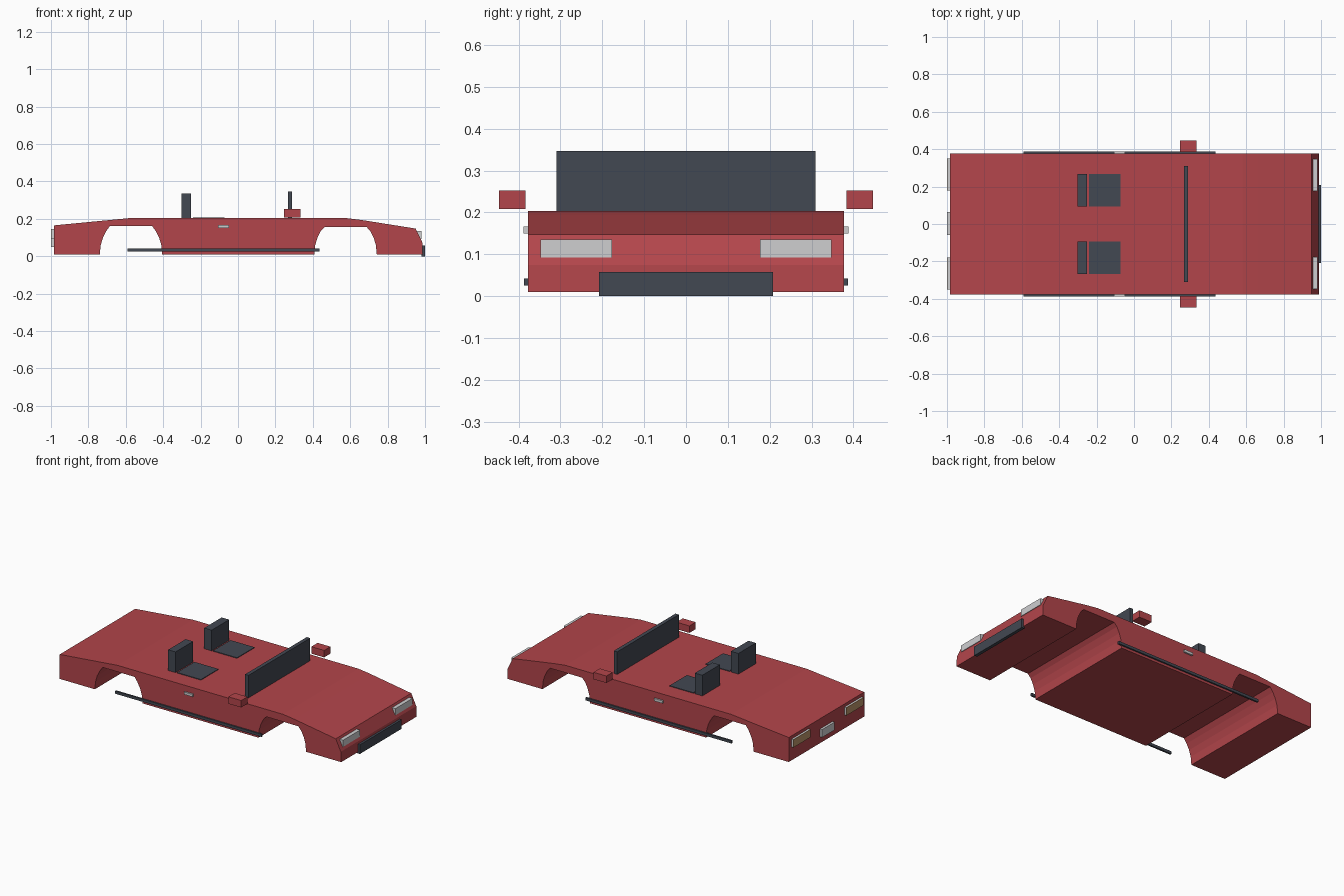
import bpy
import bmesh

cube = bpy.data.objects.get("Cube")
if cube:
    bpy.data.objects.remove(cube)


def material(name, rgb):
    m = bpy.data.materials.new(name)
    m.use_nodes = True
    m.diffuse_color = (*rgb, 1)
    m.node_tree.nodes["Principled BSDF"].inputs["Base Color"].default_value = (*rgb, 1)
    return m


red = material("body red", (0.45, 0.06, 0.07))
dark = material("dark grey", (0.055, 0.065, 0.085))
silver = material("light grey", (0.62, 0.62, 0.63))
amber = material("tail light amber", (0.5, 0.3, 0.14))


def finish(name, bm, mat):
    bmesh.ops.recalc_face_normals(bm, faces=bm.faces)
    mesh = bpy.data.meshes.new(name)
    bm.to_mesh(mesh)
    bm.free()
    mesh.materials.append(mat)
    ob = bpy.data.objects.new(name, mesh)
    bpy.context.collection.objects.link(ob)
    return ob


def box(name, x, y, z, mat):
    """Box from (low, high) ranges on each axis."""
    bm = bmesh.new()
    bmesh.ops.create_cube(bm, size=1)
    for v in bm.verts:
        v.co = [(r[0] + r[1]) / 2 + c * (r[1] - r[0]) for r, c in zip((x, y, z), v.co)]
    return finish(name, bm, mat)


def pair(name, x, y, z, mat):
    """The same box on the left (+y) and on the right (-y) side."""
    box(name + "_a", x, y, z, mat)
    box(name + "_b", x, (-y[1], -y[0]), z, mat)


# Body shell: side profile with wheel arches, extruded across the width
def arch(centre, top):
    side = [(0.167, 0.01), (0.162, 0.06), (0.15, 0.1), (0.132, 0.135), (0.112, top)]
    left = [(centre - dx, z) for dx, z in side]
    right = [(centre + dx, z) for dx, z in reversed(side)]
    return left + right


profile = [(-0.985, 0.01)] + arch(-0.572, 0.163) + arch(0.575, 0.157)
profile += [(0.988, 0.01), (0.985, 0.075), (0.95, 0.148), (0.66, 0.194),
            (0.58, 0.204), (-0.58, 0.204), (-0.985, 0.165)]
bm = bmesh.new()
face = bm.faces.new([bm.verts.new((x, -0.378, z)) for x, z in profile])
extruded = bmesh.ops.extrude_face_region(bm, geom=[face])["geom"]
bmesh.ops.translate(bm, vec=(0, 0.756, 0),
                    verts=[g for g in extruded if isinstance(g, bmesh.types.BMVert)])
finish("body", bm, red)

# Windscreen and seats
box("windscreen", (0.266, 0.29), (-0.309, 0.309), (0.2, 0.347), dark)
pair("seat_back", (-0.302, -0.25), (0.093, 0.268), (0.2, 0.335), dark)
pair("seat_cushion", (-0.24, -0.072), (0.093, 0.268), (0.2, 0.208), dark)

# Mirrors, side rails and door handles
pair("mirror", (0.245, 0.335), (0.384, 0.447), (0.208, 0.252), red)
pair("side_rail", (-0.59, 0.435), (0.376, 0.387), (0.025, 0.042), dark)
pair("door_handle", (-0.108, -0.047), (0.376, 0.388), (0.15, 0.166), silver)

# Nose: bumper and headlights
box("front_bumper", (0.98, 1.0), (-0.208, 0.208), (0.0, 0.058), dark)
pair("headlight", (0.95, 0.98), (0.177, 0.348), (0.093, 0.135), silver)

# Tail: lights with an amber lens, number plate
pair("tail_light", (-0.997, -0.98), (0.18, 0.35), (0.095, 0.145), silver)
pair("tail_lens", (-0.999, -0.996), (0.18, 0.35), (0.095, 0.145), amber)
box("rear_plate", (-1.0, -0.98), (-0.06, 0.065), (0.05, 0.1), silver)
